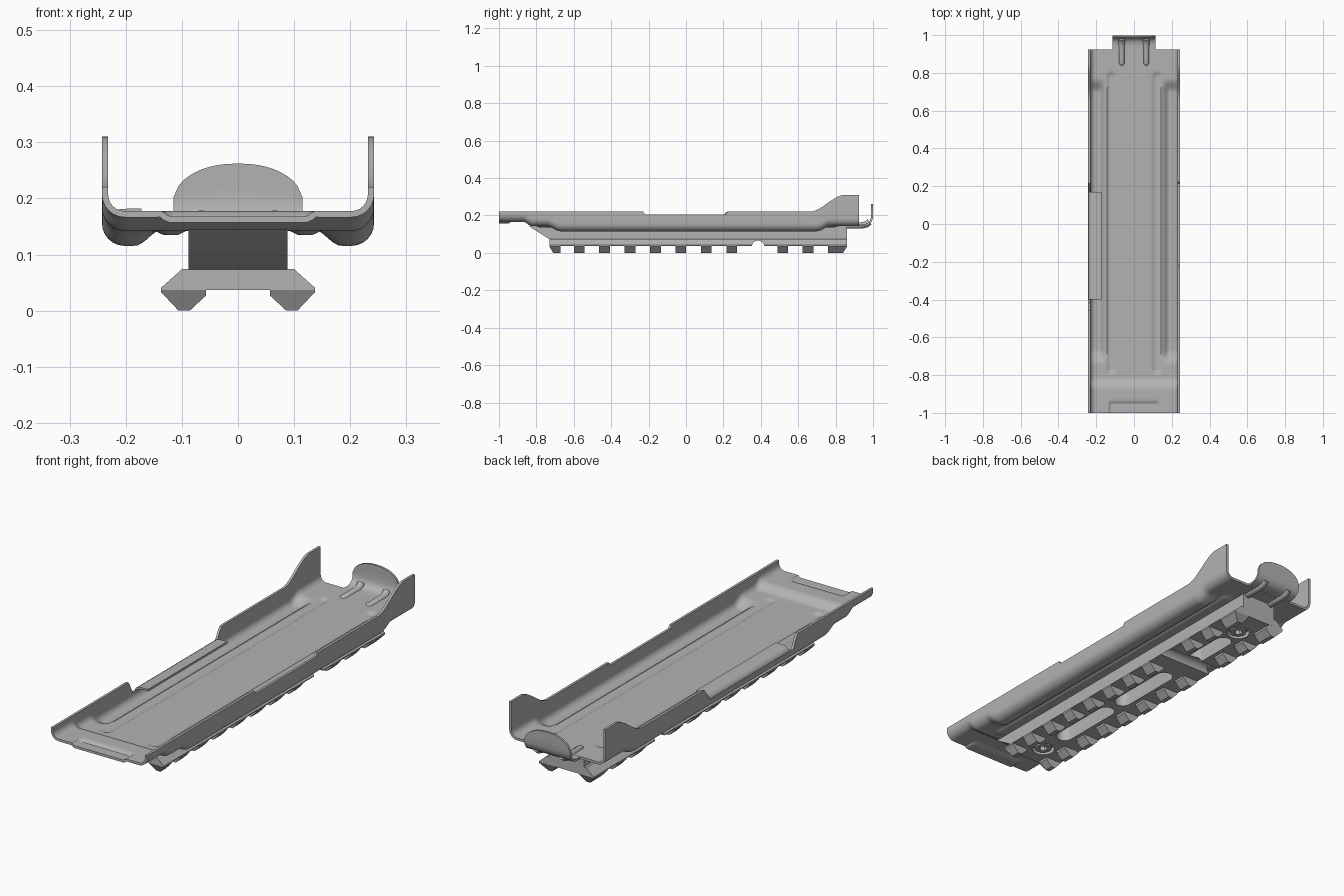
import bpy, bmesh
from math import sin, cos, pi, hypot
from mathutils import Vector, Matrix

if "Cube" in bpy.data.objects:
    bpy.data.objects.remove(bpy.data.objects["Cube"])

GREY = (0.45, 0.45, 0.45, 1)
mat = bpy.data.materials.new("plain_grey")
mat.use_nodes = True
mat.diffuse_color = GREY
mat.node_tree.nodes["Principled BSDF"].inputs["Base Color"].default_value = GREY


def step(a, b, v):
    t = min(max((v - a) / (b - a), 0), 1)
    return t * t * (3 - 2 * t)


def new_object(name, bm):
    bmesh.ops.recalc_face_normals(bm, faces=bm.faces)
    me = bpy.data.meshes.new(name)
    bm.to_mesh(me)
    bm.free()
    ob = bpy.data.objects.new(name, me)
    bpy.context.collection.objects.link(ob)
    me.materials.append(mat)
    return ob


def activate(ob):
    bpy.ops.object.select_all(action='DESELECT')
    ob.select_set(True)
    bpy.context.view_layer.objects.active = ob


def smooth(ob):
    activate(ob)
    bpy.ops.object.shade_smooth_by_angle(angle=0.6)


def add_prism(bm, points, vec):
    face = bm.faces.new([bm.verts.new(p) for p in points])
    out = bmesh.ops.extrude_face_region(bm, geom=[face])
    bmesh.ops.translate(bm, vec=vec, verts=[v for v in out["geom"] if isinstance(v, bmesh.types.BMVert)])


def add_capsule(bm, x, y0, y1, r, z0, z1, n=12):
    ring = [(x + r * cos(pi * i / n), y1 - r + r * sin(pi * i / n), z0) for i in range(n + 1)]
    ring += [(x - r * cos(pi * i / n), y0 + r - r * sin(pi * i / n), z0) for i in range(n + 1)]
    add_prism(bm, ring, (0, 0, z1 - z0))


def sheet(name, rows, thickness):
    """Loft rows of points into a sheet of even thickness."""
    bm = bmesh.new()
    grid = [[bm.verts.new(p) for p in row] for row in rows]
    for a, b in zip(grid, grid[1:]):
        for i in range(len(a) - 1):
            bm.faces.new((a[i], a[i + 1], b[i + 1], b[i]))
    ob = new_object(name, bm)
    mod = ob.modifiers.new("thickness", 'SOLIDIFY')
    mod.thickness, mod.offset = thickness, 0
    activate(ob)
    bpy.ops.object.modifier_apply(modifier=mod.name)
    smooth(ob)
    return ob


def cut(ob, cutter):
    mod = ob.modifiers.new("cut", 'BOOLEAN')
    mod.operation, mod.solver, mod.object = 'DIFFERENCE', 'EXACT', cutter
    activate(ob)
    bpy.ops.object.modifier_apply(modifier=mod.name)


# Tray: pressed floor with grooves, side channels and upright walls
def floor_z(x, y):
    x = abs(x)
    z = 0.172 - 0.024 * step(-0.87, -0.82, y)
    d = hypot(x - 0.12, y - min(max(y, -0.77), 0.78))
    z -= 0.008 * (1 - step(0.01, 0.028, d))
    z -= 0.027 * step(0.14, 0.185, x) * step(-0.74, -0.67, y) * (1 - step(0.7, 0.77, y))
    z -= 0.009 * (1 - step(0.125, 0.137, x)) * (1 - step(-0.95, -0.935, y))
    return z


def wall_top(side, y):
    tail = 0.22 + 0.09 * step(0.66, 0.85, y)
    if side > 0:
        return 0.205 if -0.22 < y < 0.22 else tail
    return tail - 0.06 * step(-0.46, -0.42, y) * (1 - step(0.17, 0.22, y))


def side_points(side, y, r=0.035):
    z = floor_z(0.202, y)
    pts = [(side * (0.202 + r * sin(a * pi / 12)), y, z + r * (1 - cos(a * pi / 12))) for a in range(1, 7)]
    return pts + [(side * 0.237, y, max(wall_top(side, y), z + r + 0.002))]


NX, NY = 56, 192
rows = []
for j in range(NY + 1):
    y = -1 + 1.925 * j / NY
    floor = [(x, y, floor_z(x, y)) for x in (-0.202 + 0.404 * i / NX for i in range(NX + 1))]
    rows.append(side_points(-1, y)[::-1] + floor + side_points(1, y))
sheet("tray", rows, 0.011)

# Folded lip over one side wall
lip = [(-0.237, 0.145), (-0.236, 0.16), (-0.231, 0.169), (-0.222, 0.174), (-0.205, 0.177), (-0.172, 0.178)]
sheet("folded_lip", [[(x, y, z) for x, z in lip] for y in (-0.4, 0.17)], 0.009)

# Upturned rear tongue with an arched top
path = [(0.92, 0.148), (0.95, 0.148), (0.968, 0.152), (0.982, 0.161), (0.99, 0.174), (0.994, 0.19)]
rows = [[(0.115 * i / 12, y, z) for i in range(-12, 13)] for y, z in path]
for k in (0.5, 1):
    rows.append([(0.115 * i / 12, 0.994,
                  0.19 + k * (0.012 + 0.06 * (1 - abs(i / 12) ** 2.3) ** 0.6)) for i in range(-12, 13)])
sheet("rear_tongue", rows, 0.01)

# Stiffening ribs running into the tongue bend
for side, word in ((-1, "right"), (1, "left")):
    curve = bpy.data.curves.new("rib", 'CURVE')
    curve.dimensions = '3D'
    curve.bevel_depth, curve.bevel_resolution, curve.use_fill_caps = 0.017, 4, True
    spline = curve.splines.new('POLY')
    pts = [(0.835, 0.143), (0.85, 0.146), (0.94, 0.147), (0.965, 0.153), (0.981, 0.166)]
    spline.points.add(len(pts) - 1)
    for p, (y, z) in zip(spline.points, pts):
        p.co = (side * 0.065, y, z, 1)
    spline.points[0].radius = 0.5
    rib = bpy.data.objects.new(word + "_rib", curve)
    bpy.context.collection.objects.link(rib)
    activate(rib)
    bpy.ops.object.convert(target='MESH')
    rib = bpy.context.object
    rib.data.materials.clear()
    rib.data.materials.append(mat)
    smooth(rib)

# Riser block between rail and tray
bm = bmesh.new()
add_prism(bm, [(-0.088, y, z) for y, z in ((-0.84, 0.145), (-0.82, 0.13), (-0.73, 0.073), (0.86, 0.073), (0.86, 0.145))],
          (0.176, 0, 0))
riser = new_object("riser_block", bm)

# Rail body
bm = bmesh.new()
half = [(0.1, 0.074), (0.137, 0.041), (0.137, 0.037)]
add_prism(bm, [(x, -0.73, z) for x, z in half] + [(-x, -0.73, z) for x, z in half[::-1]], (0, 1.59, 0))
rail = new_object("rail", bm)

# Slots, screw bores and cross hole
SCREWS = (-0.625, 0.717)
bm = bmesh.new()
for y, length in ((-0.335, 0.36), (0.066, 0.36), (0.52, 0.26)):
    add_capsule(bm, 0, y - length / 2, y + length / 2, 0.038, 0, 0.115)
for y in SCREWS:
    add_capsule(bm, 0, y - 0.05, y + 0.05, 0.0499, 0, 0.062)
bmesh.ops.recalc_face_normals(bm, faces=bm.faces)
slots = new_object("slot_cutter", bm)
bm = bmesh.new()
bmesh.ops.create_cone(bm, cap_ends=True, segments=32, radius1=0.034, radius2=0.034, depth=0.5,
                      matrix=Matrix.Translation((0, 0.385, 0.032)) @ Matrix.Rotation(pi / 2, 4, 'Y'))
cross = new_object("cross_cutter", bm)
cut(rail, slots)
cut(rail, cross)
cut(riser, slots)
for ob in (slots, cross):
    bpy.data.objects.remove(ob)
smooth(rail)
smooth(riser)

# Rail teeth on both sides, with one gap at the cross hole
tooth = [(0.137, 0.038), (0.137, 0.033), (0.106, 0), (0.086, 0), (0.057, 0.027), (0.057, 0.038)]
spans = [(-0.73, -0.67)] + [(-0.6 + 0.136 * k, -0.543 + 0.136 * k) for k in range(10) if k != 7] + [(0.76, 0.86)]
bm = bmesh.new()
for y0, y1 in spans:
    for side in (-1, 1):
        add_prism(bm, [(side * x, y0, z) for x, z in tooth], (0, y1 - y0, 0))
# Slope the two outer ends of the rail teeth
for v in bm.verts:
    if v.co.z < 0.03:
        if v.co.y < -0.729:
            v.co.y += 0.02
        elif v.co.y > 0.859:
            v.co.y -= 0.02
new_object("rail_teeth", bm)

# Screws with hexagon sockets
for y, word in zip(SCREWS, ("front", "rear")):
    bm = bmesh.new()
    bmesh.ops.create_cone(bm, cap_ends=True, segments=32, radius1=0.036, radius2=0.04, depth=0.03,
                          matrix=Matrix.Translation((0, y, 0.055)))
    screw = new_object(word + "_screw", bm)
    bm = bmesh.new()
    bmesh.ops.create_cone(bm, cap_ends=True, segments=6, radius1=0.019, radius2=0.019, depth=0.04,
                          matrix=Matrix.Translation((0, y, 0.04)))
    socket = new_object("socket_cutter", bm)
    cut(screw, socket)
    bpy.data.objects.remove(socket)
    smooth(screw)
